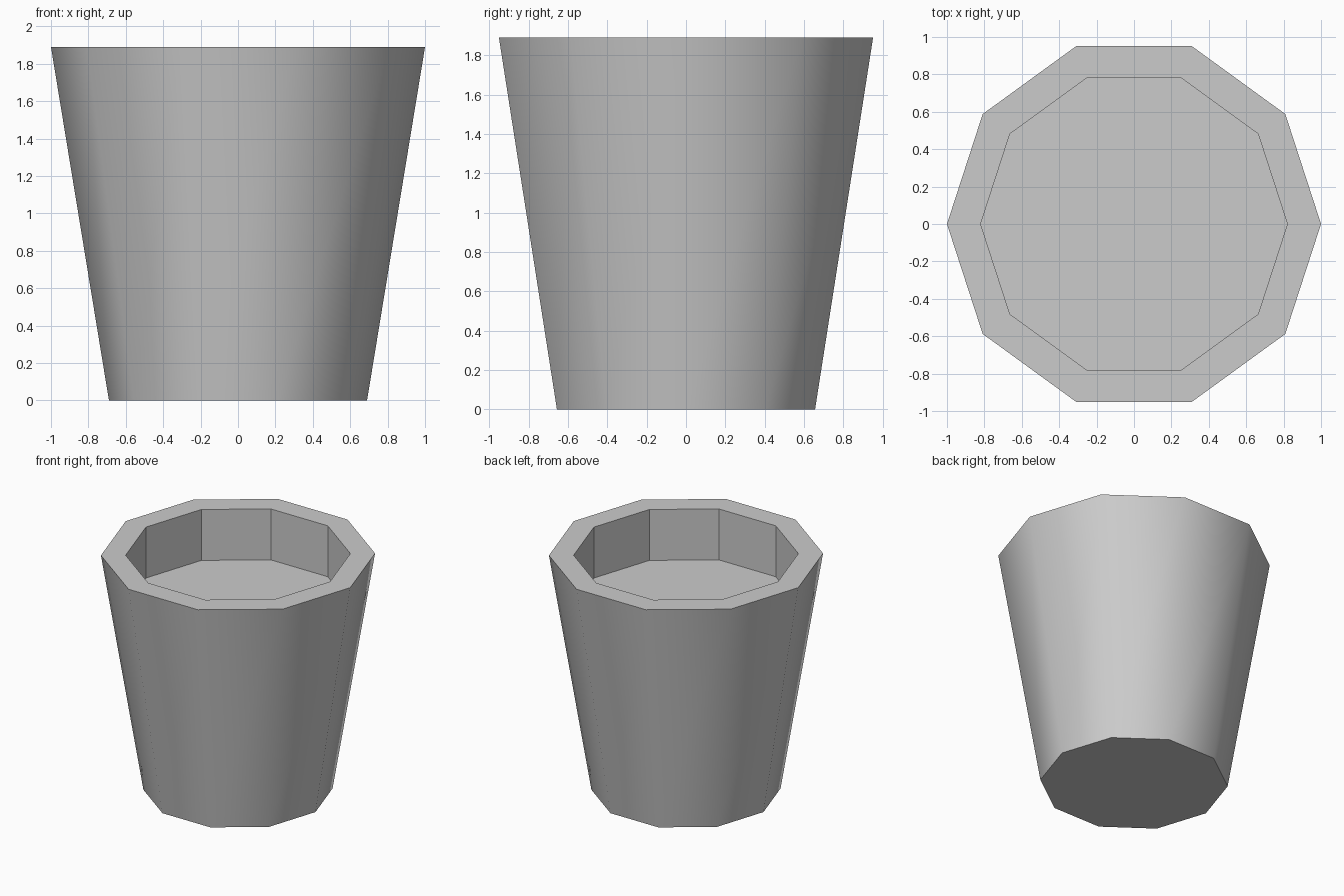
import bpy, bmesh, math

if "Cube" in bpy.data.objects:
    bpy.data.objects.remove(bpy.data.objects["Cube"])

SIDES = 10
# (radius, height) from the base, up the outside, over the rim, down into the recess
PROFILE = [(0.69, 0.0), (1.0, 1.89), (0.82, 1.89), (0.82, 1.48)]


def ring(bm, radius, z):
    return [bm.verts.new((radius * math.cos(math.tau * i / SIDES),
                          radius * math.sin(math.tau * i / SIDES), z))
            for i in range(SIDES)]


bm = bmesh.new()
rings = [ring(bm, r, z) for r, z in PROFILE]

# Outer wall (smooth), rim and inner wall (flat)
for level, (a, b) in enumerate(zip(rings, rings[1:])):
    for i in range(SIDES):
        j = (i + 1) % SIDES
        face = bm.faces.new((a[i], a[j], b[j], b[i]))
        face.smooth = level == 0

# Base underside and soil surface
bm.faces.new(rings[0][::-1])
bm.faces.new(rings[-1])

# Keep every edge crisp except those between outer wall faces
for edge in bm.edges:
    edge.smooth = all(f.smooth for f in edge.link_faces)

mesh = bpy.data.meshes.new("plant_pot")
bm.to_mesh(mesh)
bm.free()
pot = bpy.data.objects.new("plant_pot", mesh)
bpy.context.collection.objects.link(pot)
